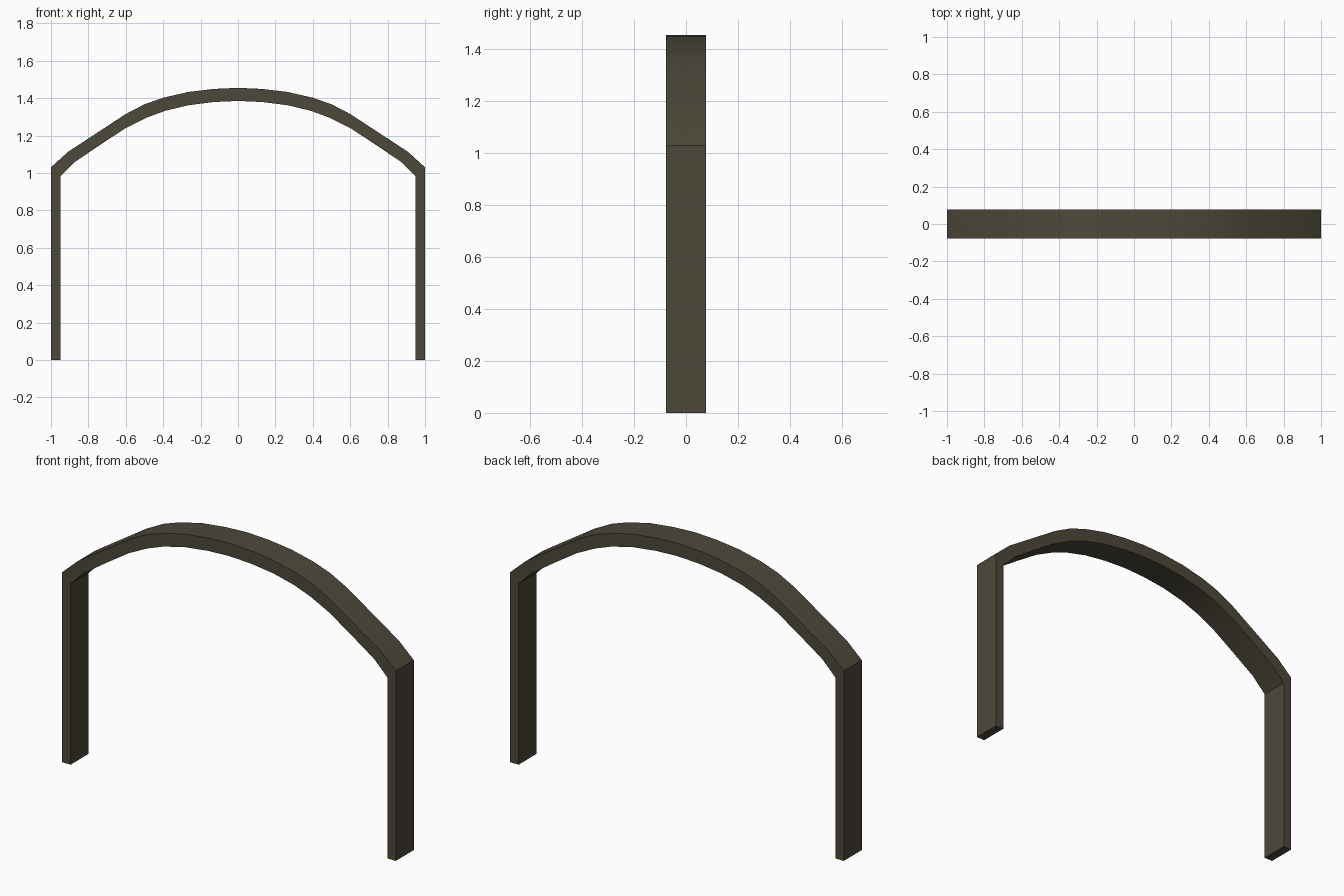
import bpy, bmesh

if "Cube" in bpy.data.objects:
    bpy.data.objects.remove(bpy.data.objects["Cube"])

HALF_DEPTH = 0.077

# Right half of the arch, (outer x, z, inner x, z) from foot to crown
half = [
    (1.00, 0.00, 0.95, 0.00),
    (1.00, 1.03, 0.95, 0.98),
    (0.91, 1.112, 0.87, 1.06),
    (0.75, 1.217, 0.73, 1.155),
    (0.60, 1.315, 0.60, 1.24),
    (0.50, 1.367, 0.49, 1.295),
    (0.40, 1.402, 0.39, 1.332),
    (0.265, 1.433, 0.265, 1.362),
    (0.13, 1.449, 0.13, 1.379),
    (0.00, 1.455, 0.00, 1.385),
]
profile = half + [(-a, b, -c, d) for a, b, c, d in reversed(half[:-1])]

# Sweep a rectangular section along the profile
bm = bmesh.new()
rings = []
for ox, oz, ix, iz in profile:
    rings.append([bm.verts.new(p) for p in (
        (ox, -HALF_DEPTH, oz), (ox, HALF_DEPTH, oz),
        (ix, HALF_DEPTH, iz), (ix, -HALF_DEPTH, iz))])
for r, s in zip(rings, rings[1:]):
    for i in range(4):
        j = (i + 1) % 4
        bm.faces.new((r[i], r[j], s[j], s[i]))
bm.faces.new(rings[0])
bm.faces.new(rings[-1])
bmesh.ops.recalc_face_normals(bm, faces=bm.faces)

mesh = bpy.data.meshes.new("arch_frame")
bm.to_mesh(mesh)
bm.free()
arch = bpy.data.objects.new("arch_frame", mesh)
bpy.context.collection.objects.link(arch)

# One dark olive brown colour
mat = bpy.data.materials.new("dark_olive_brown")
mat.diffuse_color = (0.075, 0.065, 0.042, 1)
mat.use_nodes = True
mat.node_tree.nodes["Principled BSDF"].inputs["Base Color"].default_value = mat.diffuse_color
mesh.materials.append(mat)

# Smooth curve, sharp edges at the section corners and the leg joints
bpy.context.view_layer.objects.active = arch
arch.select_set(True)
bpy.ops.object.shade_smooth_by_angle(angle=0.52)
